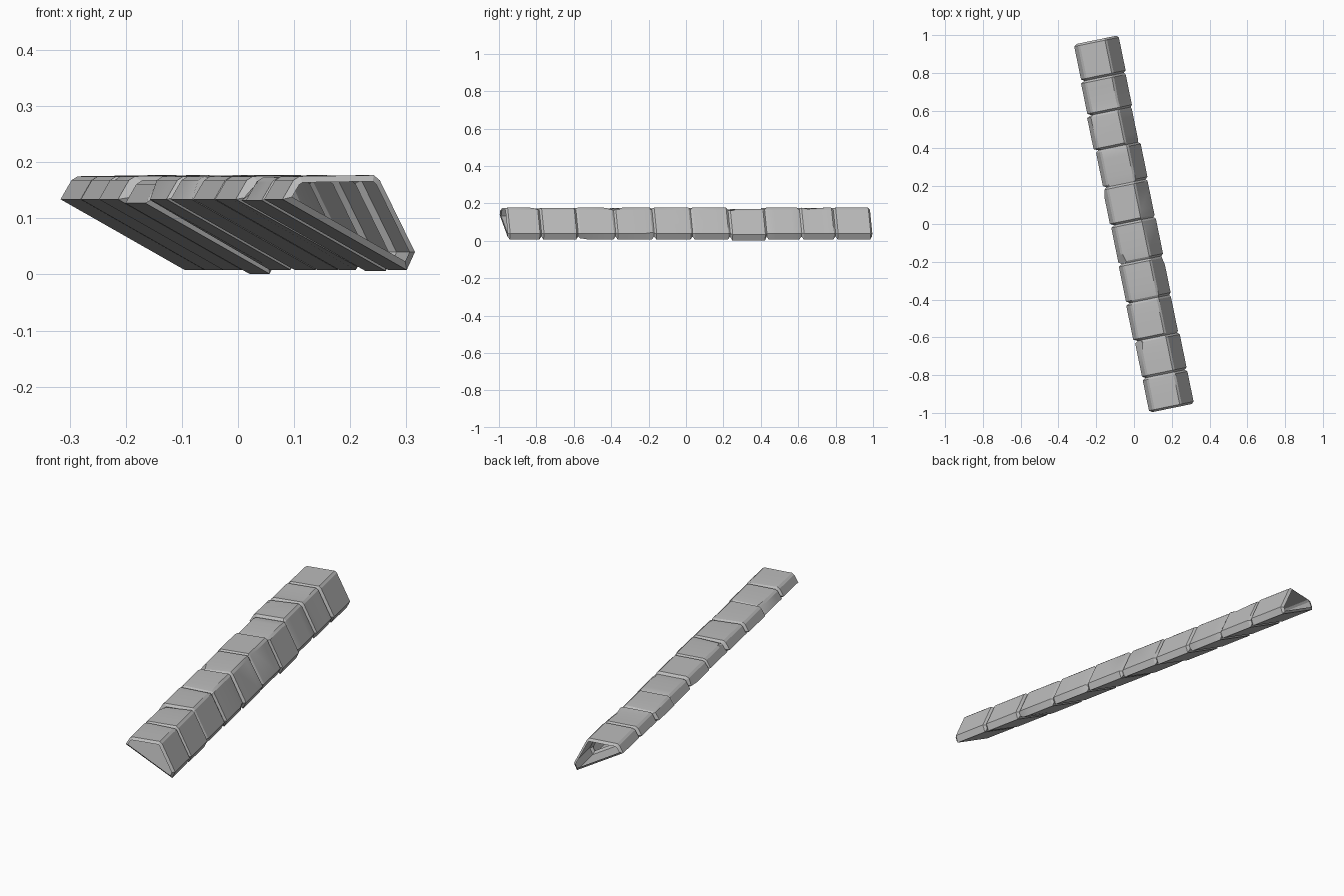
import bpy, bmesh, math
from mathutils import Vector

cube = bpy.data.objects.get("Cube")
if cube:
    bpy.data.objects.remove(cube)

grey = bpy.data.materials.new("stone_grey")
grey.use_nodes = True
grey.diffuse_color = (0.5, 0.5, 0.5, 1)
bsdf = next(n for n in grey.node_tree.nodes if n.type == 'BSDF_PRINCIPLED')
bsdf.inputs["Base Color"].default_value = (0.5, 0.5, 0.5, 1)
bsdf.inputs["Roughness"].default_value = 0.8

# Local axes: across the row, and along it from back to front
ACROSS = Vector((0.9796, 0.201, 0))
ALONG = Vector((0.201, -0.9796, 0))

# Cross-section (across, height), counter-clockwise from the lowest corner
SECTION = [Vector(p) for p in (
    (0.105, 0.008), (0.120, 0.040), (0.056, 0.168), (0.045, 0.177),
    (-0.090, 0.175), (-0.101, 0.168), (-0.121, 0.134))]
CENTRE = Vector((0.01, 0.11))

# Joints between the stones, sideways and vertical shift of each stone
JOINTS = [-0.995, -0.795, -0.61, -0.42, -0.22, -0.015, 0.195, 0.405, 0.61, 0.81, 0.995]
SHIFT = [(0, 0), (-.004, 0), (-.009, 0), (0, -.007), (-.004, 0),
         (-.001, 0), (-.003, 0), (-.006, 0), (0, -.002), (0, 0)]
# Chipped corners: stone -> [(ring, corner, depth)]
CHIPS = {1: [(3, 3, .10), (3, 2, .06)], 2: [(1, 4, .08)], 3: [(4, 3, .10)],
         4: [(1, 6, .06), (4, 2, .07)], 5: [(4, 5, .14), (4, 4, .10), (1, 2, .06)],
         6: [(4, 3, .10), (1, 1, .07)], 7: [(1, 3, .09), (4, 0, .06)],
         8: [(1, 5, .14), (1, 4, .10)], 9: [(1, 3, .08)]}


def inset(points, d):
    """Offset a counter-clockwise outline inward with mitred corners."""
    out = []
    for i, p in enumerate(points):
        a = (p - points[i - 1]).normalized()
        b = (points[(i + 1) % len(points)] - p).normalized()
        na, nb = Vector((-a.y, a.x)), Vector((-b.y, b.x))
        out.append(p + (na + nb) * d / (1 + na.dot(nb)))
    return out


def make_stone(index):
    """Open hollow block, with its ends turned inward to meet its neighbours."""
    v0, v1 = JOINTS[index], JOINTS[index + 1]
    shift = Vector(SHIFT[index])
    outer = [p + shift for p in SECTION]
    inner = inset(SECTION, 0.011)
    stations = [v0, v0 + .011, v0 + .05, v1 - .05, v1 - .011, v1]
    rings = [inner] + [list(outer) for _ in range(4)] + [inner]
    for ring, corner, depth in CHIPS.get(index, []):
        rings[ring][corner] = rings[ring][corner].lerp(CENTRE, depth)

    bm = bmesh.new()
    loops = [[bm.verts.new(ACROSS * p.x + ALONG * v + Vector((0, 0, p.y))) for p in ring]
             for ring, v in zip(rings, stations)]
    n = len(SECTION)
    for a, b in zip(loops, loops[1:]):
        for i in range(n):
            j = (i + 1) % n
            bm.faces.new((a[i], a[j], b[j], b[i]))
    name = f"edge_stone_{index + 1}"
    mesh = bpy.data.meshes.new(name)
    bm.to_mesh(mesh)
    bm.free()
    mesh.materials.append(grey)
    obj = bpy.data.objects.new(name, mesh)
    bpy.context.collection.objects.link(obj)
    return obj


stones = [make_stone(i) for i in range(len(SHIFT))]

# Soft shading over the small bevels only
bpy.ops.object.select_all(action='DESELECT')
for s in stones:
    s.select_set(True)
bpy.context.view_layer.objects.active = stones[0]
bpy.ops.object.shade_smooth_by_angle(angle=math.radians(20))
